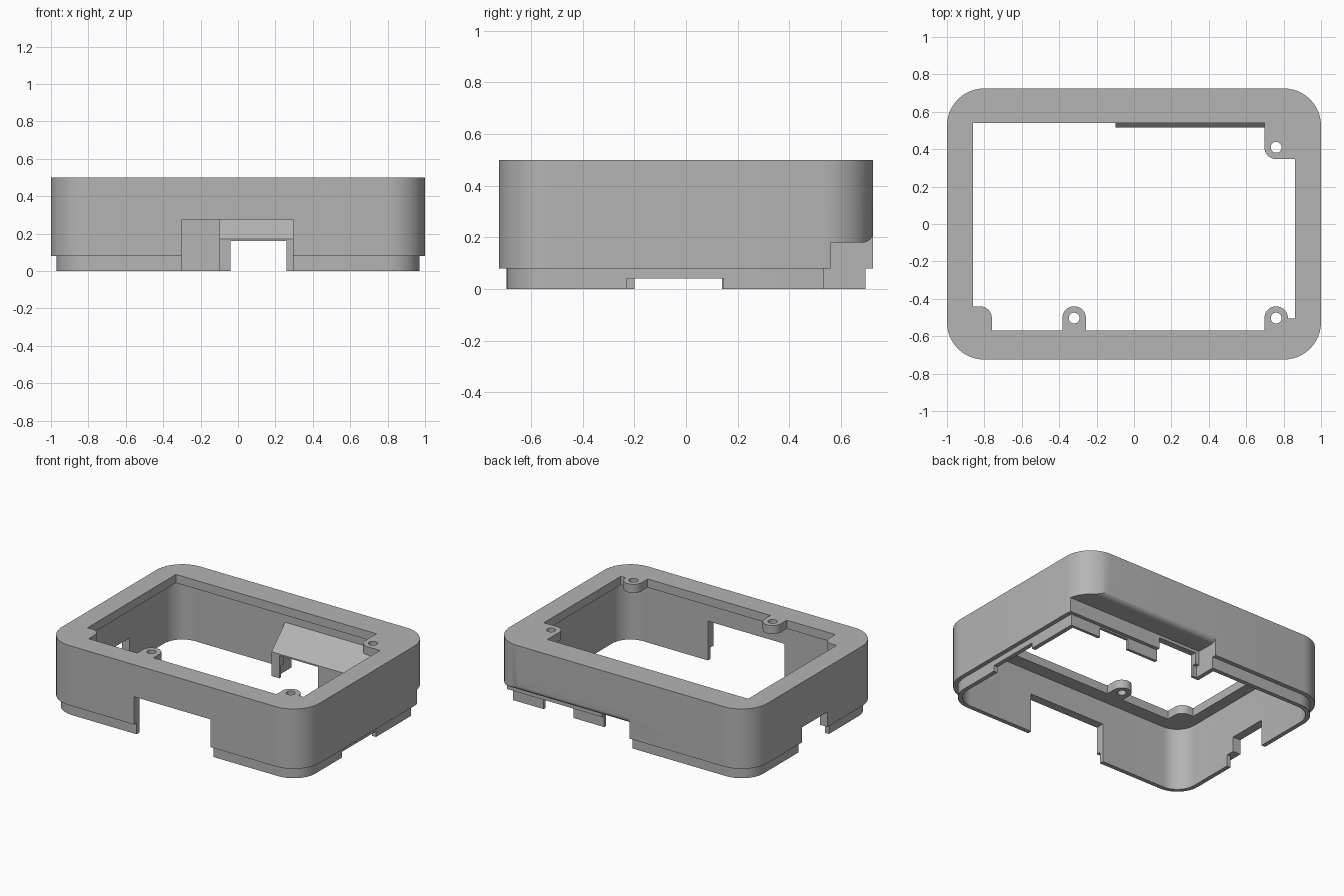
import bpy, bmesh, math

cube = bpy.data.objects.get("Cube")
if cube:
    bpy.data.objects.remove(cube, do_unlink=True)

grey = bpy.data.materials.new("plain_grey")
grey.use_nodes = True
tone = (0.46, 0.46, 0.46, 1)
grey.diffuse_color = tone
grey.node_tree.nodes["Principled BSDF"].inputs["Base Color"].default_value = tone


def prism(name, outline, low, high, axis="z"):
    """Extrude a flat outline along z, or a (y, z) outline along x."""
    bm = bmesh.new()
    place = (lambda a, b: (a, b, low)) if axis == "z" else (lambda a, b: (low, a, b))
    face = bm.faces.new([bm.verts.new(place(a, b)) for a, b in outline])
    new = bmesh.ops.extrude_face_region(bm, geom=[face])["geom"]
    d = high - low
    bmesh.ops.translate(bm, vec=(0, 0, d) if axis == "z" else (d, 0, 0),
                        verts=[v for v in new if isinstance(v, bmesh.types.BMVert)])
    bmesh.ops.recalc_face_normals(bm, faces=bm.faces)
    mesh = bpy.data.meshes.new(name)
    bm.to_mesh(mesh)
    bm.free()
    mesh.materials.append(grey)
    ob = bpy.data.objects.new(name, mesh)
    bpy.context.collection.objects.link(ob)
    return ob


def arc(cx, cy, r, start, end, n):
    return [(cx + r * math.cos(math.radians(start + (end - start) * i / n)),
             cy + r * math.sin(math.radians(start + (end - start) * i / n)))
            for i in range(n + 1)]


def rounded(hx, hy, r):
    points = []
    for k, (sx, sy) in enumerate([(1, 1), (-1, 1), (-1, -1), (1, -1)]):
        points += arc(sx * (hx - r), sy * (hy - r), r, 90 * k, 90 * k + 90, 12)
    return points


def box(x0, x1, y0, y1, z0, z1):
    return prism("box_tool", [(x0, y0), (x1, y0), (x1, y1), (x0, y1)], z0, z1)


def disc(x, y, r, z0, z1):
    return prism("disc_tool", arc(x, y, r, 0, 360, 32)[:-1], z0, z1)


def combine(target, tool, mode="DIFFERENCE"):
    """Apply a boolean and discard the tool."""
    mod = target.modifiers.new("cut", "BOOLEAN")
    mod.operation, mod.solver, mod.object = mode, "EXACT", tool
    bpy.context.view_layer.objects.active = target
    bpy.ops.object.modifier_apply(modifier=mod.name)
    bpy.data.objects.remove(tool, do_unlink=True)


# Outer shell with a stepped lip below
shell = prism("enclosure_frame", rounded(1, 0.725, 0.2), 0.08, 0.5)
combine(shell, prism("lip", rounded(0.97, 0.695, 0.17), 0, 0.1), "UNION")
combine(shell, prism("cavity", rounded(0.94, 0.665, 0.14), -0.1, 0.44))

# Top opening, keeping the screw bosses and corner pads
opening = box(-0.86, 0.86, -0.57, 0.54, 0.4, 0.6)
R = 0.063
LOW, HIGH = 0.35, 0.65
for x, y in [(-0.32, -0.503), (0.76, -0.503), (0.76, 0.41), (-0.823, -0.503)]:
    combine(opening, disc(x, y, R, LOW, HIGH))
for x0, x1, y0, y1 in [(-0.32 - R, -0.32 + R, -0.7, -0.503),
                       (0.76 - R, 0.76 + R, -0.7, -0.503),
                       (0.8, 0.95, -0.7, -0.505),
                       (0.76 - R, 0.95, 0.41, 0.7),
                       (0.76, 0.95, 0.41 - R, 0.7),
                       (-0.95, -0.823, -0.7, -0.503 + R),
                       (-0.95, -0.823 + R, -0.7, -0.503)]:
    combine(opening, box(x0, x1, y0, y1, LOW, HIGH))
combine(shell, opening)

# Inner housing with a sloped top behind the rear recess
housing = prism("housing", [(0.515, 0), (0.515, 0.17), (0.675, 0.33), (0.7, 0.33), (0.7, 0)],
                -0.1, 0.96, "x")
combine(housing, prism("limit", rounded(0.965, 0.69, 0.165), -0.1, 0.6), "INTERSECT")
combine(shell, housing, "UNION")

# Rear recess with a rounded outer edge, wrapping past the corner
recess = [(0.56, -0.1), (0.56, 0.18)] + arc(0.685, 0.22, 0.04, -90, 0, 8)
recess += [(0.725, 0.26), (0.85, 0.26), (0.85, -0.1)]
combine(shell, prism("recess", recess, -0.07, 1.1, "x"))

# Cable openings and lip notches
for limits in [(-0.07, 1.1, 0.535, 0.9, -0.1, 0.08),
               (-0.04, 0.26, 0.45, 0.9, -0.1, 0.16),
               (0.5, 0.73, 0.45, 0.9, -0.1, 0.07),
               (-0.3, 0.295, -0.9, -0.6, -0.1, 0.275),
               (0.85, 1.1, -0.23, 0.145, -0.1, 0.04),
               (-1.1, -0.85, -0.2, 0.14, -0.1, 0.08),
               (-1.1, -0.85, -0.14, 0.14, -0.1, 0.185)]:
    combine(shell, box(*limits))

# Screw holes
for x, y in [(-0.32, -0.503), (0.76, -0.503), (0.76, 0.41)]:
    combine(shell, disc(x, y, 0.029, 0.4, 0.6))

bpy.ops.object.select_all(action="DESELECT")
shell.select_set(True)
bpy.context.view_layer.objects.active = shell
bpy.ops.object.shade_smooth_by_angle(angle=math.radians(30))
